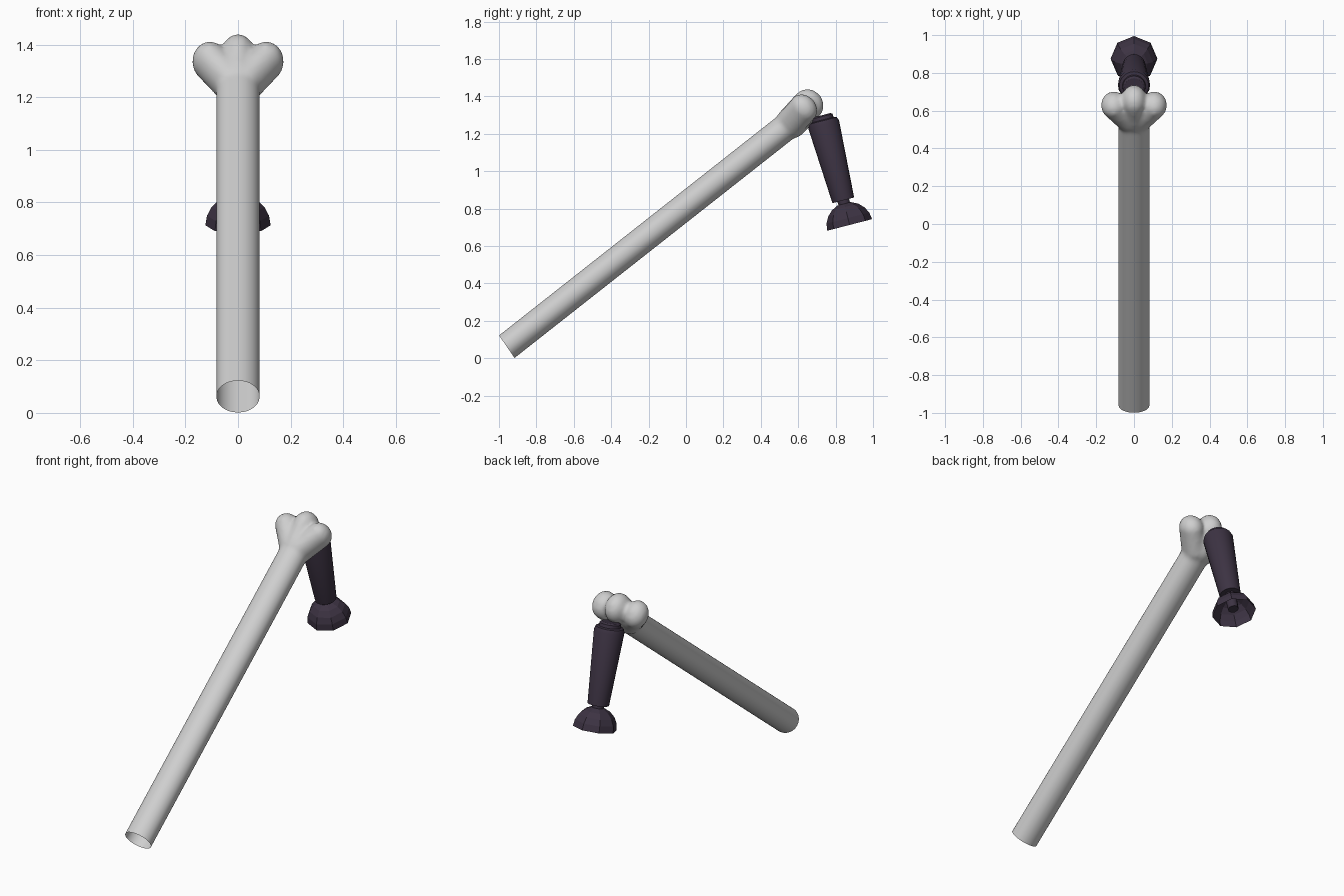
import bpy, bmesh, math
from mathutils import Matrix, Vector

if "Cube" in bpy.data.objects:
    bpy.data.objects.remove(bpy.data.objects["Cube"])


def material(name, rgb):
    m = bpy.data.materials.new(name)
    m.diffuse_color = (*rgb, 1)
    m.use_nodes = True
    m.node_tree.nodes["Principled BSDF"].inputs["Base Color"].default_value = m.diffuse_color
    return m


BONE = material("pale_grey", (0.62, 0.62, 0.62))
DARK = material("dark_plum", (0.046, 0.033, 0.056))


def add_object(name, bm, mat, matrix, angle=None):
    me = bpy.data.meshes.new(name)
    bm.to_mesh(me)
    bm.free()
    ob = bpy.data.objects.new(name, me)
    bpy.context.collection.objects.link(ob)
    me.materials.append(mat)
    ob.matrix_world = matrix
    if angle:
        bpy.ops.object.select_all(action='DESELECT')
        ob.select_set(True)
        bpy.context.view_layer.objects.active = ob
        bpy.ops.object.shade_smooth_by_angle(angle=math.radians(angle))
    return ob


def lathe(name, profile, sides, mat, matrix, angle=None):
    """Revolve (radius, height) points around local z; radius 0 makes a pole."""
    bm = bmesh.new()
    rings = []
    for r, z in profile:
        n = sides if r > 0 else 1
        rings.append([bm.verts.new((r * math.cos(2 * math.pi * i / sides),
                                    r * math.sin(2 * math.pi * i / sides), z)) for i in range(n)])
    for a, b in zip(rings, rings[1:]):
        for i in range(sides):
            j = (i + 1) % sides
            quad = [a[i % len(a)], a[j % len(a)], b[j % len(b)], b[i % len(b)]]
            bm.faces.new(list(dict.fromkeys(quad)))
    return add_object(name, bm, mat, matrix, angle)


# Bone shaft and knuckles, built along local z
bone_matrix = Matrix.Translation((0, -0.958, 0.062)) @ Matrix.Rotation(math.radians(-51.8), 4, 'X')
bm = bmesh.new()
bmesh.ops.create_cone(bm, cap_ends=True, segments=40, radius1=1, radius2=1, depth=2.1,
                      matrix=Matrix.Translation((0, 0, 0.95)) @ Matrix.Diagonal((0.083, 0.074, 1, 1)))


def blob(centre, radii):
    bmesh.ops.create_uvsphere(bm, u_segments=24, v_segments=16, radius=1,
                              matrix=Matrix.Translation(centre) @ Matrix.Diagonal((*radii, 1)))


for k in range(6):
    t = k / 5
    blob((0, -0.02 * t, 1.94 + 0.125 * t), (0.068, 0.087, 0.082))        # middle knuckle
    for side in (-1, 1):                                                  # side knuckles
        blob((side * (0.03 + 0.077 * t), -0.02 * t, 1.93 + 0.105 * t), (0.068, 0.081, 0.068))

bone = add_object("bone", bm, BONE, bone_matrix)
remesh = bone.modifiers.new("fuse", 'REMESH')
remesh.mode = 'VOXEL'
remesh.voxel_size = 0.011
soften = bone.modifiers.new("soften", 'SMOOTH')
soften.factor = 0.5
soften.iterations = 9
fused = bpy.data.meshes.new_from_object(bone.evaluated_get(bpy.context.evaluated_depsgraph_get()))
bone.modifiers.clear()

# Cut the lower end open
bm = bmesh.new()
bm.from_mesh(fused)
bmesh.ops.bisect_plane(bm, geom=bm.verts[:] + bm.edges[:] + bm.faces[:], plane_co=Vector((0, 0, 0)),
                       plane_no=Vector((0, 0.066, 0.998)), clear_inner=True)
for f in bm.faces:
    f.smooth = True
    f.material_index = 0
bm.to_mesh(bone.data)
bm.free()

# Hanging grip, with its origin at the centre of the bell rim
grip_matrix = Matrix.Translation((0, 0.875, 0.713)) @ Matrix.Rotation(math.radians(14.5), 4, 'X')
lathe("grip", [(0, 0.136), (0.06, 0.136), (0.085, 0.555), (0.078, 0.575), (0.062, 0.58),
               (0.06, 0.598), (0.05, 0.605), (0, 0.605)], 20, DARK, grip_matrix, 35)
lathe("neck_rod", [(0, 0.03), (0.03, 0.03), (0.034, 0.14), (0, 0.14)], 10, DARK, grip_matrix, 40)

# Open eight-sided bell
dome = [(0.124 * math.cos(a), 0.122 * math.sin(a)) for a in (math.radians(18 * i) for i in range(5))]
lathe("bell", dome + [(0, 0.122)], 8, DARK, grip_matrix)
